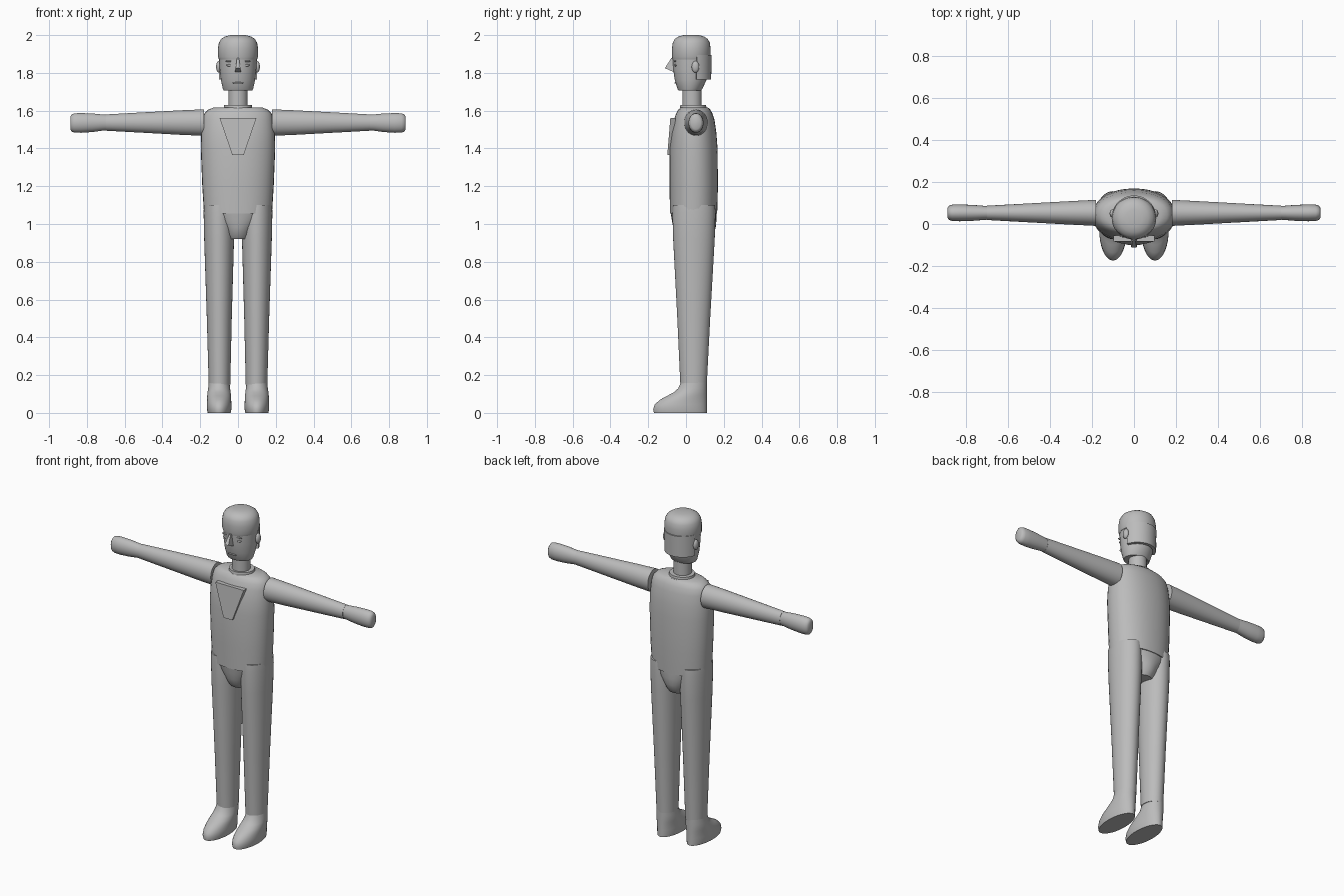
import bpy, bmesh, math
from mathutils import Vector

grey = bpy.data.materials.new("plain grey")
grey.diffuse_color = (0.5, 0.5, 0.5, 1)


def finish(name, bm, angle=40):
    bmesh.ops.recalc_face_normals(bm, faces=bm.faces)
    me = bpy.data.meshes.new(name)
    bm.to_mesh(me)
    bm.free()
    me.materials.append(grey)
    ob = bpy.data.objects.new(name, me)
    bpy.context.collection.objects.link(ob)
    bpy.ops.object.select_all(action='DESELECT')
    ob.select_set(True)
    bpy.context.view_layer.objects.active = ob
    bpy.ops.object.shade_smooth_by_angle(angle=math.radians(angle))
    return ob


def loft(name, rings, axis='Z', power=2.0, n=36):
    """Rings are (position, centre u, centre v, radius u, radius v)."""
    bm = bmesh.new()
    loops = []
    for p, cu, cv, ru, rv in rings:
        loop = []
        for i in range(n):
            a = 2 * math.pi * i / n
            c, s = math.cos(a), math.sin(a)
            u = cu + ru * math.copysign(abs(c) ** (2 / power), c)
            v = cv + rv * math.copysign(abs(s) ** (2 / power), s)
            loop.append(bm.verts.new((u, v, p) if axis == 'Z' else (p, u, v)))
        loops.append(loop)
    for a, b in zip(loops, loops[1:]):
        for i in range(n):
            j = (i + 1) % n
            bm.faces.new((a[i], a[j], b[j], b[i]))
    bm.faces.new(loops[0])
    bm.faces.new(loops[-1])
    return finish(name, bm)


def prism(name, back, front):
    """Solid joining two matching outlines."""
    bm = bmesh.new()
    a = [bm.verts.new(p) for p in back]
    b = [bm.verts.new(p) for p in front]
    bm.faces.new(a)
    bm.faces.new(b)
    for i in range(len(a)):
        j = (i + 1) % len(a)
        bm.faces.new((a[i], a[j], b[j], b[i]))
    return finish(name, bm, 30)


def ball(name, centre, radii):
    bm = bmesh.new()
    bmesh.ops.create_uvsphere(bm, u_segments=20, v_segments=12, radius=1)
    bmesh.ops.scale(bm, vec=radii, verts=bm.verts)
    bmesh.ops.translate(bm, vec=centre, verts=bm.verts)
    return finish(name, bm)


# Torso with rounded shoulders, and hips
loft("torso", [(1.055, 0, .04, .18, .125), (1.2, 0, .041, .189, .128),
               (1.4, 0, .04, .197, .127), (1.48, 0, .041, .195, .12),
               (1.55, 0, .043, .187, .108), (1.585, 0, .044, .178, .096),
               (1.605, 0, .044, .158, .085), (1.617, 0, .044, .128, .072)], power=2.2)
loft("hips", [(.92, 0, .045, .065, .08), (.945, 0, .045, .077, .1),
              (.98, 0, .045, .095, .112), (1.02, 0, .043, .14, .118),
              (1.06, 0, .04, .176, .121)])

# Chest badge plate, leaning forward at the bottom
prism("chest_plate",
      [(-.097, -.055, 1.56), (.097, -.055, 1.56), (.03, -.075, 1.365), (-.03, -.075, 1.365)],
      [(-.097, -.083, 1.56), (.097, -.083, 1.56), (.03, -.099, 1.365), (-.03, -.099, 1.365)])

# Collar and neck
loft("collar", [(1.605, 0, .038, .077, .072), (1.63, 0, .038, .073, .068)])
loft("neck", [(1.6, 0, .032, .051, .051), (1.72, 0, .032, .051, .051)])

# Head and hair cap
loft("head", [(1.707, 0, .02, .076, .06), (1.715, 0, .021, .08, .066),
              (1.76, 0, .024, .09, .083), (1.82, 0, .027, .097, .095),
              (1.89, 0, .028, .1, .098)])
loft("hair_cap", [(1.872, 0, .028, .101, .099), (1.885, 0, .028, .106, .102),
                  (1.93, 0, .028, .106, .102), (1.96, 0, .028, .101, .098),
                  (1.98, 0, .028, .089, .087), (1.993, 0, .028, .068, .067),
                  (2.0, 0, .028, .04, .04)])

# Hair at the back: a curved thick band
bm = bmesh.new()
sections = []
for i in range(19):
    a = math.radians(15 + 150 * i / 18)
    c, s = math.cos(a), math.sin(a)
    sections.append([bm.verts.new((r * c, .03 + r * s, z))
                     for r, z in ((.085, 1.765), (.103, 1.765), (.106, 1.895), (.09, 1.895))])
for a, b in zip(sections, sections[1:]):
    for k in range(4):
        m = (k + 1) % 4
        bm.faces.new((a[k], a[m], b[m], b[k]))
bm.faces.new(sections[0])
bm.faces.new(sections[-1])
finish("back_hair", bm)

# Nose: wedge with its tip low and forward
prism("nose",
      [(-.006, -.06, 1.878), (-.016, -.055, 1.8), (.016, -.055, 1.8), (.006, -.06, 1.878)],
      [(-.005, -.078, 1.878), (-.013, -.112, 1.825), (.013, -.112, 1.825), (.005, -.078, 1.878)])

# Mouth
ball("mouth", (0, -.056, 1.747), (.03, .006, .004))

for side, s in (("left", 1), ("right", -1)):
    # Face details
    ball(side + "_ear", (s * .102, .05, 1.832), (.014, .02, .031))
    ball(side + "_eye", (s * .045, -.056, 1.84), (.018, .006, .006))
    ball(side + "_brow", (s * .045, -.058, 1.862), (.024, .006, .004))

    # Sleeve and hand
    loft(side + "_arm", [(s * .18, .053, 1.537, .062, .07), (s * .3, .053, 1.537, .056, .065),
                         (s * .7, .053, 1.537, .034, .043)], 'X')
    loft(side + "_hand", [(s * .69, .053, 1.537, .032, .041), (s * .72, .053, 1.537, .034, .043),
                          (s * .77, .053, 1.536, .038, .049), (s * .83, .053, 1.535, .04, .052),
                          (s * .865, .053, 1.535, .039, .051), (s * .88, .053, 1.535, .034, .046),
                          (s * .888, .053, 1.535, .024, .034)], 'X')

    # Trouser leg
    loft(side + "_leg", [(.15, s * .098, .04, .057, .07), (.5, s * .099, .041, .066, .087),
                         (.92, s * .1, .042, .079, .11), (1.06, s * .101, .042, .081, .114),
                         (1.1, s * .101, .042, .079, .112)])

    # Shoe: toe end of each ring given by rule, heel kept at one line
    rings = []
    for z, toe, width in ((0, -.17, .061), (.02, -.174, .065), (.045, -.165, .065),
                          (.07, -.137, .064), (.09, -.1, .063), (.11, -.063, .061),
                          (.13, -.041, .058), (.16, -.028, .055)):
        rings.append((z, s * .1, (toe + .11) / 2, width, (.11 - toe) / 2))
    loft(side + "_shoe", rings)
